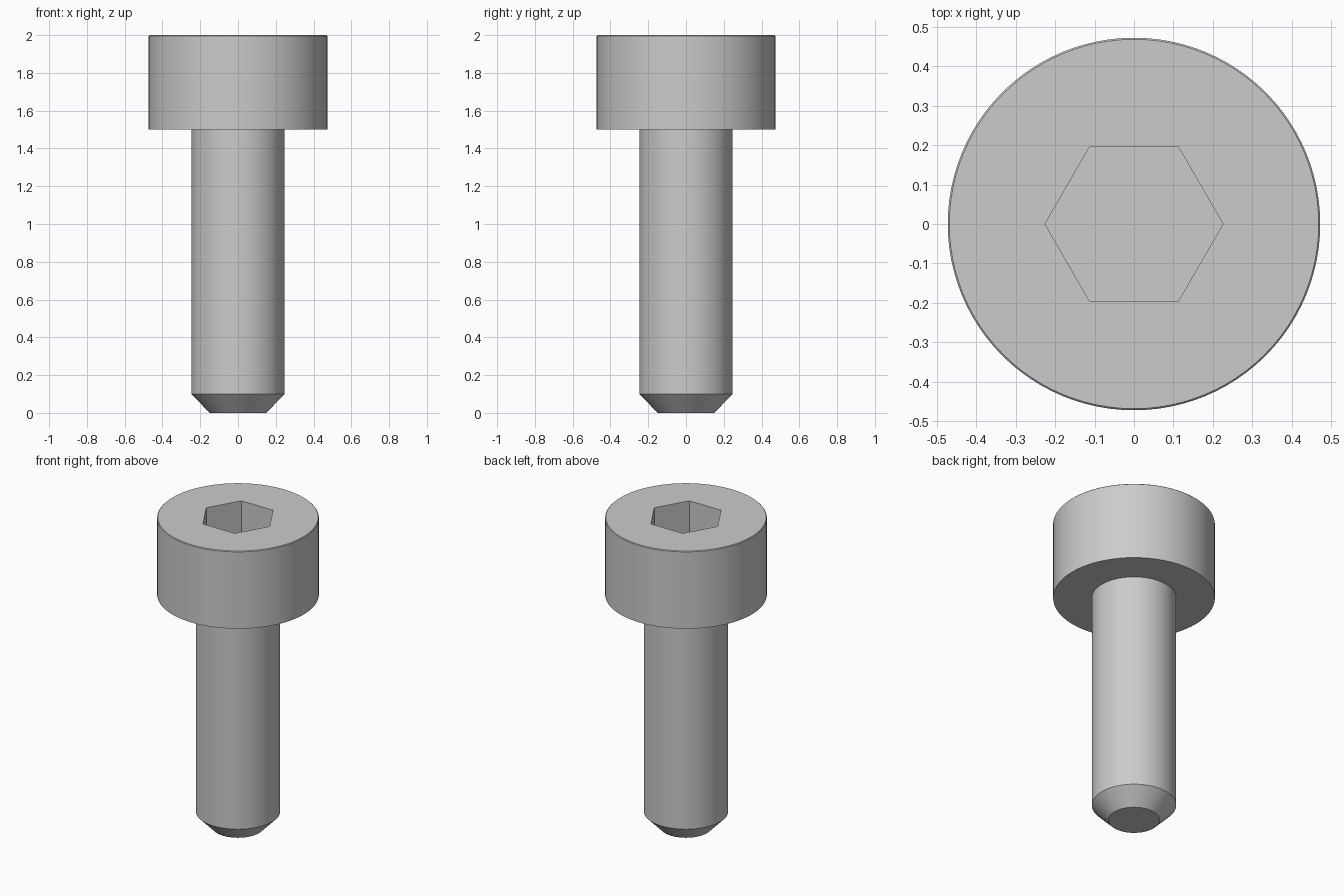
import bpy, bmesh, math
from mathutils import Matrix

if "Cube" in bpy.data.objects:
    bpy.data.objects.remove(bpy.data.objects["Cube"])

SEGMENTS = 96


def activate(obj):
    bpy.ops.object.select_all(action='DESELECT')
    obj.select_set(True)
    bpy.context.view_layer.objects.active = obj


def lathe(name, profile, segments):
    """Closed solid of revolution about z from (radius, height) pairs, bottom to top."""
    bm = bmesh.new()
    rings = [[bm.verts.new((r * math.cos(2 * math.pi * i / segments),
                            r * math.sin(2 * math.pi * i / segments), z))
              for i in range(segments)] for r, z in profile]
    for low, high in zip(rings, rings[1:]):
        for i in range(segments):
            j = (i + 1) % segments
            bm.faces.new((low[i], low[j], high[j], high[i]))
    bm.faces.new(rings[0][::-1])
    bm.faces.new(rings[-1])
    mesh = bpy.data.meshes.new(name)
    bm.to_mesh(mesh)
    bm.free()
    obj = bpy.data.objects.new(name, mesh)
    bpy.context.collection.objects.link(obj)
    return obj


# Bolt: chamfered tip, plain shank and cylindrical head
bolt = lathe("socket_head_bolt", [
    (0.15, 0.0), (0.247, 0.1), (0.247, 1.5),
    (0.473, 1.5), (0.473, 1.996), (0.469, 2.0)], SEGMENTS)

# Hexagonal key socket, corners on the x axis
cutter = lathe("hex_socket_cutter", [(0.226, 1.75), (0.226, 2.1)], 6)
cutter.hide_render = True

socket = bolt.modifiers.new("hex_socket", 'BOOLEAN')
socket.operation = 'DIFFERENCE'
socket.solver = 'EXACT'
socket.object = cutter
activate(bolt)
bpy.ops.object.modifier_apply(modifier=socket.name)
bpy.data.objects.remove(cutter, do_unlink=True)

# Smooth round walls, crisp edges
activate(bolt)
bpy.ops.object.shade_smooth_by_angle(angle=math.radians(30))
